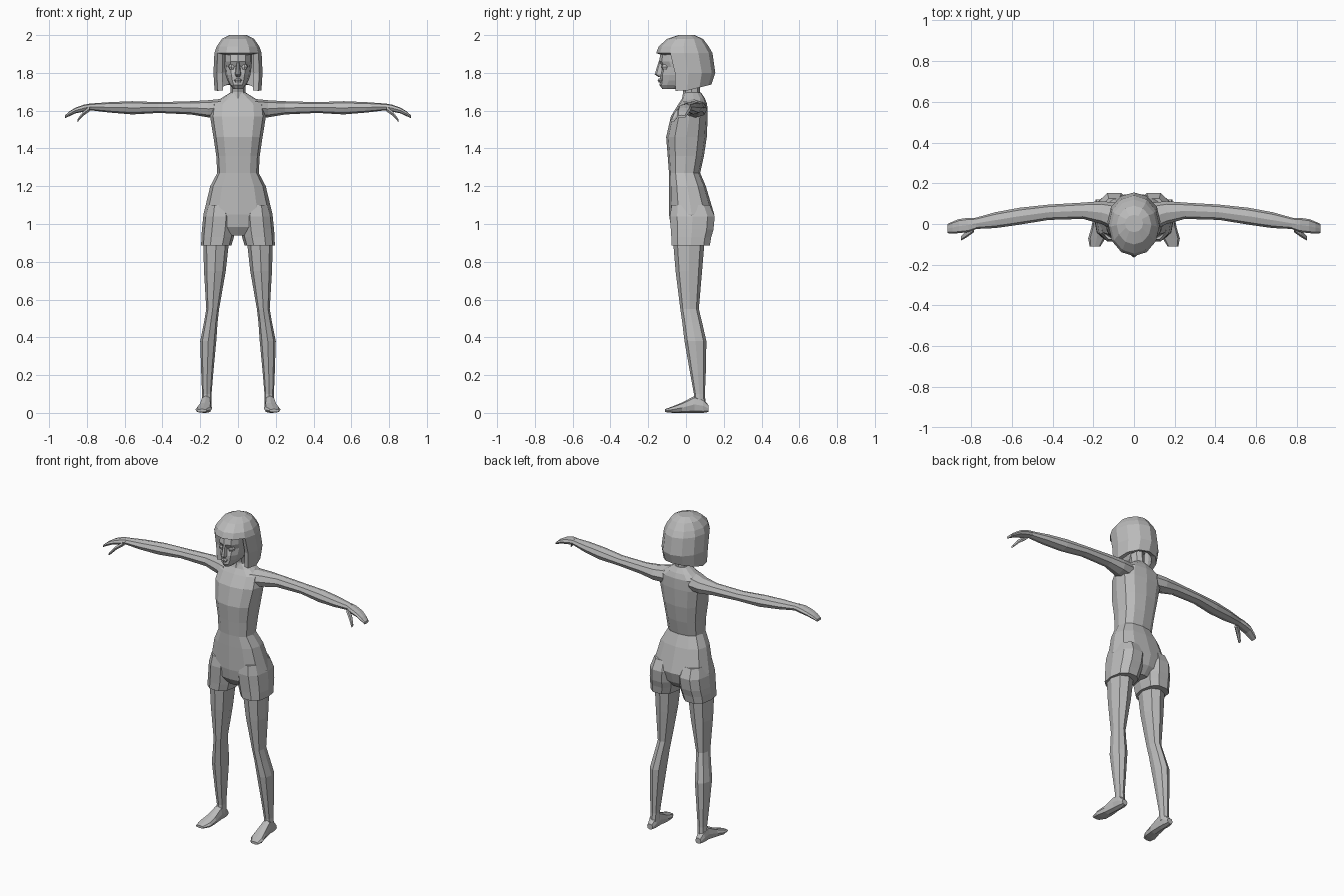
import bpy, bmesh, math

grey = bpy.data.materials.new("light grey")
grey.diffuse_color = (0.5, 0.5, 0.5, 1)


def finish(name, bm, mirror=False):
    bmesh.ops.recalc_face_normals(bm, faces=bm.faces)
    mesh = bpy.data.meshes.new(name)
    bm.to_mesh(mesh)
    bm.free()
    mesh.materials.append(grey)
    ob = bpy.data.objects.new(name, mesh)
    bpy.context.collection.objects.link(ob)
    if mirror:
        mod = ob.modifiers.new("mirror", 'MIRROR')
        mod.use_mirror_merge = False
    return ob


def loft(name, axis, rings, n=8, power=1.0, mirror=False):
    """Skin rounded sections; a ring is (position, a0, a1, b0, b1)."""
    bm = bmesh.new()
    loops = []
    for p, a0, a1, b0, b1 in rings:
        loop = []
        for k in range(n):
            t = 2 * math.pi * k / n
            c, s = math.cos(t), math.sin(t)
            c = math.copysign(abs(c) ** power, c)
            s = math.copysign(abs(s) ** power, s)
            a = (a0 + a1) / 2 + (a1 - a0) / 2 * c
            b = (b0 + b1) / 2 + (b1 - b0) / 2 * s
            co = {'x': (p, a, b), 'y': (a, p, b), 'z': (a, b, p)}[axis]
            loop.append(bm.verts.new(co))
        loops.append(loop)
    for l0, l1 in zip(loops, loops[1:]):
        for k in range(n):
            j = (k + 1) % n
            bm.faces.new((l0[k], l0[j], l1[j], l1[k]))
    bm.faces.new(loops[0])
    bm.faces.new(loops[-1])
    return finish(name, bm, mirror)


def centred(rows):
    return [(z, -w, w, y0, y1) for z, w, y0, y1 in rows]


# Torso with shoulders, waist and hips
loft("torso", 'z', centred([
    (1.695, .042, -.01, .08), (1.665, .09, -.02, .10), (1.635, .14, -.04, .112),
    (1.57, .148, -.08, .115), (1.46, .13, -.105, .11), (1.36, .115, -.097, .095),
    (1.27, .110, -.09, .075), (1.20, .147, -.09, .105), (1.05, .183, -.09, .15),
    (.985, .17, -.08, .13), (.94, .07, -.05, .09)]), 12, .8)

# Shorts legs
loft("shorts_leg", 'z', [
    (1.10, .03, .165, -.08, .13), (1.04, .01, .184, -.09, .157),
    (.97, .015, .191, -.085, .15), (.93, .022, .194, -.082, .138),
    (.885, .035, .195, -.08, .13)], 10, .8, True)

# Legs
loft("leg", 'z', [
    (.93, .045, .185, -.07, .10), (.75, .065, .18, -.055, .085),
    (.55, .10, .168, -.03, .068), (.48, .108, .18, -.02, .085),
    (.38, .115, .20, -.008, .108), (.22, .13, .195, .02, .105),
    (.10, .14, .19, .042, .10), (.04, .14, .192, .04, .105)], 8, .9, True)

# Feet
loft("foot", 'y', [
    (.12, .15, .188, .005, .04), (.09, .143, .195, 0, .075),
    (.045, .142, .197, 0, .09), (-.02, .138, .21, 0, .055),
    (-.07, .14, .225, 0, .035), (-.11, .165, .218, .004, .02)], 8, .75, True)

# Arms
loft("arm", 'x', [
    (.09, -.035, .105, 1.56, 1.662), (.16, 0, .112, 1.565, 1.655),
    (.25, .025, .105, 1.58, 1.65), (.42, .02, .095, 1.588, 1.645),
    (.56, -.003, .08, 1.58, 1.65), (.68, -.02, .058, 1.59, 1.645),
    (.79, -.025, .027, 1.603, 1.637)], 8, .9, True)

# Hands with a finger slab and a thumb
loft("hand", 'x', [
    (.775, -.025, .03, 1.603, 1.638), (.815, -.04, .03, 1.595, 1.632),
    (.86, -.045, .024, 1.586, 1.616), (.89, -.047, .012, 1.572, 1.598),
    (.915, -.045, 0, 1.56, 1.576)], 8, .75, True)
loft("thumb", 'x', [
    (.785, -.04, -.005, 1.595, 1.625), (.82, -.065, -.03, 1.57, 1.598),
    (.85, -.082, -.06, 1.538, 1.556)], 6, 1, True)

# Neck
loft("neck", 'z', centred([
    (1.64, .055, -.025, .085), (1.70, .04, -.015, .075), (1.79, .042, -.04, .07)]), 8)

# Face
loft("face", 'z', centred([
    (1.715, .022, -.125, -.02), (1.735, .042, -.14, .03), (1.76, .056, -.137, .06),
    (1.79, .066, -.138, .08), (1.83, .071, -.127, .09), (1.86, .074, -.143, .09),
    (1.93, .074, -.13, .08)]), 12, .9)
loft("nose", 'z', centred([
    (1.86, .008, -.145, -.1), (1.792, .016, -.166, -.1), (1.778, .011, -.145, -.1)]), 8)
loft("lips", 'z', centred([
    (1.77, .012, -.144, -.1), (1.762, .022, -.15, -.1), (1.748, .014, -.144, -.1)]), 8)
loft("eye", 'z', [
    (1.845, .022, .046, -.126, -.09), (1.832, .017, .052, -.13, -.09),
    (1.818, .022, .046, -.126, -.09)], 8, .8, True)

# Bobbed hair: a shell, open around the face below the fringe
rows = [(2.0, .045, -.04, .045), (1.98, .085, -.10, .09), (1.94, .113, -.145, .12),
        (1.905, .125, -.158, .14), (1.80, .13, -.13, .155), (1.705, .124, -.12, .135)]
bm = bmesh.new()
loops = []
N = 12
for i, (z, w, y0, y1) in enumerate(rows):
    loop = []
    for k in range(N):
        t = 2 * math.pi * k / N
        y = (y0 + y1) / 2 - (y1 - y0) / 2 * math.cos(t)
        lift = .25 * max(0, y) if i == len(rows) - 1 else 0
        loop.append(bm.verts.new((w * math.sin(t), y, z + lift)))
    loops.append(loop)
bm.faces.new(loops[0])
for i in range(len(rows) - 1):
    for k in range(N):
        if i >= 3 and k in (0, 1, N - 2, N - 1):
            continue
        j = (k + 1) % N
        bm.faces.new((loops[i][k], loops[i][j], loops[i + 1][j], loops[i + 1][k]))
loose = [v for v in bm.verts if not v.link_faces]
bmesh.ops.delete(bm, geom=loose, context='VERTS')
hair = finish("hair", bm)
shell = hair.modifiers.new("thickness", 'SOLIDIFY')
shell.thickness = .03
shell.offset = -1
